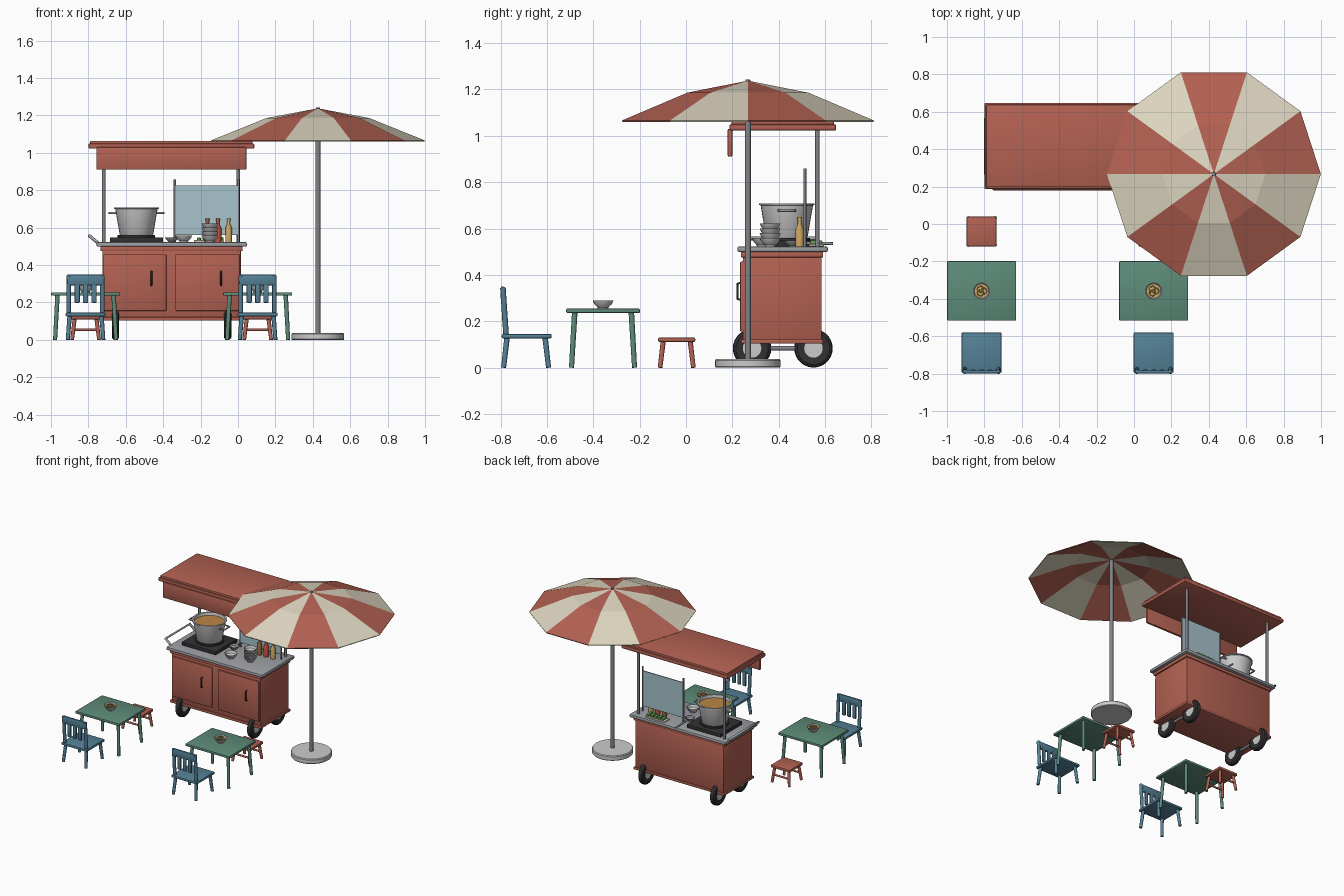
import bpy, bmesh, math, random
from mathutils import Vector

if "Cube" in bpy.data.objects:
    bpy.data.objects.remove(bpy.data.objects["Cube"])

random.seed(3)
COLORS = dict(red=(.45, .12, .085), dark_red=(.33, .08, .055), green=(.11, .26, .19),
              blue=(.09, .22, .31), cream=(.73, .67, .53), black=(.03, .03, .032),
              glass=(.38, .55, .6), soup=(.5, .24, .06), noodle=(.7, .45, .17),
              herb=(.12, .36, .08), amber=(.6, .38, .12), steel=(.33, .34, .36),
              pole=(.22, .23, .25), chilli=(.5, .08, .05), brown=(.3, .13, .05))
MATS = {}


def mat(c):
    if c not in MATS:
        MATS[c] = bpy.data.materials.new(c)
        MATS[c].diffuse_color = (*COLORS[c], 1)
    return MATS[c]


def finish(name, bm, color, smooth=True):
    bmesh.ops.recalc_face_normals(bm, faces=bm.faces)
    me = bpy.data.meshes.new(name)
    bm.to_mesh(me)
    bm.free()
    ob = bpy.data.objects.new(name, me)
    bpy.context.collection.objects.link(ob)
    if color:
        me.materials.append(mat(color))
    if smooth:
        bpy.context.view_layer.objects.active = ob
        bpy.ops.object.select_all(action='DESELECT')
        ob.select_set(True)
        bpy.ops.object.shade_smooth_by_angle(angle=math.radians(35))
    return ob


def box(name, lo, hi, color, bevel=.004):
    bm = bmesh.new()
    bmesh.ops.create_cube(bm, size=1)
    lo, hi = Vector(lo), Vector(hi)
    for v in bm.verts:
        v.co = (lo + hi) / 2 + v.co * (hi - lo)
    if bevel:
        bmesh.ops.bevel(bm, geom=bm.edges[:], offset=bevel, segments=2, profile=.5, affect='EDGES')
    return finish(name, bm, color)


def rod(name, a, b, r, color, r2=None, sides=12):
    a, b = Vector(a), Vector(b)
    bm = bmesh.new()
    bmesh.ops.create_cone(bm, cap_ends=True, segments=sides, radius1=r,
                          radius2=r if r2 is None else r2, depth=(b - a).length)
    q = Vector((0, 0, 1)).rotation_difference(b - a)
    for v in bm.verts:
        v.co = q @ v.co + (a + b) / 2
    return finish(name, bm, color)


def lathe(name, profile, at, color, sides=28, axis='Z'):
    bm = bmesh.new()
    vs = [bm.verts.new((r, 0, z)) for r, z in profile]
    es = [bm.edges.new(p) for p in zip(vs, vs[1:])]
    bmesh.ops.spin(bm, geom=vs + es, axis=(0, 0, 1), cent=(0, 0, 0), angle=2 * math.pi, steps=sides)
    bmesh.ops.remove_doubles(bm, verts=bm.verts[:], dist=1e-5)
    for v in bm.verts:
        x, y, z = v.co
        v.co = Vector((z, x, y) if axis == 'X' else (x, y, z)) + Vector(at)
    return finish(name, bm, color)


def tube(name, pts, r, color, cyclic=False):
    cu = bpy.data.curves.new(name, 'CURVE')
    cu.dimensions = '3D'
    cu.bevel_depth, cu.bevel_resolution, cu.use_fill_caps = r, 3, True
    sp = cu.splines.new('POLY')
    sp.points.add(len(pts) - 1)
    for p, co in zip(sp.points, pts):
        p.co = (*co, 1)
    sp.use_cyclic_u = cyclic
    ob = bpy.data.objects.new(name, cu)
    bpy.context.collection.objects.link(ob)
    if color:
        cu.materials.append(mat(color))
    return ob


def bowl(name, at, color=None, r=.045, h=.036):
    lathe(name, [(0, 0), (r * .5, 0), (r * .52, h * .15), (r * .85, h * .55), (r, h),
                 (r * .92, h), (r * .75, h * .55), (0, h * .2)], at, color, 24)


# cart body, doors and pulls
box("cart_body", (-.725, .245, .115), (.015, .585, .5), 'red')
box("cart_base_trim", (-.735, .237, .103), (.025, .592, .122), 'red')
box("cart_top_trim", (-.735, .237, .475), (.025, .592, .5), 'red')
for x0, x1, hx in ((-.72, -.383, -.463), (-.335, .01, -.09)):
    box("door", (x0, .234, .155), (x1, .25, .457), 'red')
    tube("door_pull", [(hx, .236, .292), (hx, .222, .296), (hx, .222, .362), (hx, .236, .366)], .005, 'black')
box("counter", (-.757, .222, .498), (.047, .612, .523), 'steel', .008)
tube("push_handle", [(-.745, .27, .515), (-.795, .27, .557), (-.795, .56, .557), (-.745, .56, .515)], .009, 'steel')

# wheels
for x in (-.655, -.055):
    rod("axle", (x, .28, .083), (x, .55, .083), .01, 'pole')
    for y in (.285, .55):
        lathe("tyre", [(.04, -.018), (.07, -.02), (.08, -.013), (.083, 0), (.08, .013), (.07, .02),
                       (.04, .018), (.04, -.018)], (x, y, .083), 'black', 28, 'X')
        rod("wheel_hub", (x - .016, y, .083), (x + .016, y, .083), .042, None, sides=24)

# roof and sign board
for x in (-.718, .002):
    rod("roof_post", (x, .567, .51), (x, .567, 1.04), .01, 'pole')
box("roof_rim", (-.80, .187, 1.022), (.088, .648, 1.05), 'red', .008)
box("roof_panel", (-.79, .197, 1.04), (.078, .638, 1.064), 'red')
box("sign_board", (-.757, .18, .91), (.045, .2, 1.03), 'red', .006)

# stove and soup pot
px, py = -.543, .435
box("stove", (-.685, .305, .522), (-.4, .565, .548), 'black')
lathe("burner_ring", [(.075, 0), (.1, 0), (.1, .014), (.075, .014), (.075, 0)], (px, py, .546), 'black')
lathe("soup_pot", [(0, .558), (.085, .558), (.09, .565), (.113, .7), (.12, .702), (.12, .709),
                   (.108, .709), (.086, .575), (0, .572)], (px, py, 0), None, 32)
rod("soup", (px, py, .66), (px, py, .688), .1, 'soup', .106, 32)
for s in (-1, 1):
    tube("pot_handle", [(px + s * .108, py - .035, .678), (px + s * .147, py - .03, .678),
                        (px + s * .147, py + .03, .678), (px + s * .108, py + .035, .678)], .006, 'steel')

# glass screen
box("glass_screen", (-.338, .508, .56), (.005, .516, .826), 'glass', 0)
for x in (-.338, .003):
    rod("screen_post", (x, .513, .515), (x, .513, .858), .006, 'pole')

# bowls, ladle, herbs and bottles on the counter
for i in range(4):
    bowl("stacked_bowl", (-.15, .363, .523 + i * .021))
bowl("counter_bowl", (-.29, .33, .523))
bowl("ladle_cup", (-.355, .46, .523), 'steel', .035, .025)
rod("ladle_handle", (-.355, .49, .538), (-.355, .635, .535), .006, 'steel')
box("herb_tray", (-.235, .53, .523), (-.075, .595, .533), 'cream', .003)
for i in range(5):
    x = -.22 + i * .03
    box("herb_bunch", (x, .537, .532), (x + .022, .588, .545 + random.random() * .006), 'herb', .004)
for x, c in ((-.163, 'brown'), (-.107, 'chilli'), (-.05, 'amber')):
    lathe("sauce_bottle", [(0, 0), (.018, 0), (.018, .075), (.008, .095), (.008, .112), (.01, .112),
                           (.01, .127), (0, .127)], (x, .49, .523), c, 16)

# parasol
ux, uy = .427, .267
lathe("parasol_base", [(0, 0), (.138, 0), (.141, .004), (.141, .031), (.136, .037), (0, .037)], (ux, uy, 0), None, 36)
rod("parasol_pole", (ux, uy, .03), (ux, uy, 1.235), .0135, 'pole', sides=16)
rod("parasol_cap", (ux, uy, 1.225), (ux, uy, 1.242), .014, 'pole', .01)
bm = bmesh.new()
top = bm.verts.new((ux, uy, 1.238))
ring = [[bm.verts.new((ux + r * math.cos(i * math.pi / 5), uy + r * math.sin(i * math.pi / 5), z))
         for i in range(10)] for r, z in ((.275, 1.186), (.572, 1.066))]
for i in range(10):
    j = (i + 1) % 10
    for f in (bm.faces.new((top, ring[0][i], ring[0][j])),
              bm.faces.new((ring[0][i], ring[1][i], ring[1][j], ring[0][j]))):
        f.material_index = i % 2
canopy = finish("parasol_canopy", bm, 'red', False)
canopy.data.materials.append(mat('cream'))
canopy.modifiers.new("thickness", 'SOLIDIFY').thickness = .006

SIGNS = [(sx, sy) for sx in (-1, 1) for sy in (-1, 1)]


def legs(name, cx, cy, top, bottom, z, r, color):
    for sx, sy in SIGNS:
        rod(name, (cx + sx * bottom[0], cy + sy * bottom[1], 0),
            (cx + sx * top[0], cy + sy * top[1], z), r * .9, color, r)


# two dining sets: table, chair, stool and noodle bowl
for cx in (-.815, .105):
    ty, cy, sy0 = -.358, -.685, -.04
    box("table_top", (cx - .184, ty - .159, .236), (cx + .184, ty + .159, .254), 'green')
    legs("table_leg", cx, ty, (.15, .122), (.163, .136), .24, .012, 'green')

    bowl("noodle_bowl", (cx, ty, .254))
    rod("noodles", (cx, ty, .268), (cx, ty, .282), .03, 'noodle', .038, 20)
    for i in range(3):
        a = i * 2.1
        tube("noodle_strand", [(cx + .012 * math.cos(a) + .016 * math.cos(t * .7), ty + .012 * math.sin(a)
                               + .016 * math.sin(t * .7), .284) for t in range(9)], .003, 'soup', True)
    for i in range(4):
        a, d = i * 1.6 + .5, .008 + .014 * random.random()
        x, y = cx + d * math.cos(a), ty + d * math.sin(a)
        box("herb_garnish", (x - .005, y - .003, .284), (x + .005, y + .003, .289), 'herb', 0)

    box("chair_seat", (cx - .107, -.795, .126), (cx + .107, -.58, .145), 'blue', .006)
    legs("chair_leg", cx, -.69, (.085, .082), (.095, .097), .13, .012, 'blue')
    for s in (-1, 1):
        rod("chair_back_post", (cx + s * .09, -.776, .135), (cx + s * .09, -.79, .345), .012, 'blue')
    box("chair_top_rail", (cx - .1, -.8, .292), (cx + .1, -.782, .35), 'blue', .008)
    for s in (-1, 0, 1):
        box("chair_slat", (cx + s * .045 - .014, -.793, .198), (cx + s * .045 + .014, -.779, .31), 'blue', .005)

    box("stool_seat", (cx - .08, sy0 - .08, .11), (cx + .08, sy0 + .08, .13), 'red', .006)
    legs("stool_leg", cx, sy0, (.058, .058), (.072, .072), .115, .011, 'red')
    for s in (-1, 1):
        rod("stool_stretcher", (cx - .065, sy0 + s * .065, .055), (cx + .065, sy0 + s * .065, .055), .007, 'red')

for m in bpy.data.materials:
    if m.users and not m.is_grease_pencil:
        m.use_nodes = True
        m.node_tree.nodes["Principled BSDF"].inputs["Base Color"].default_value = m.diffuse_color
